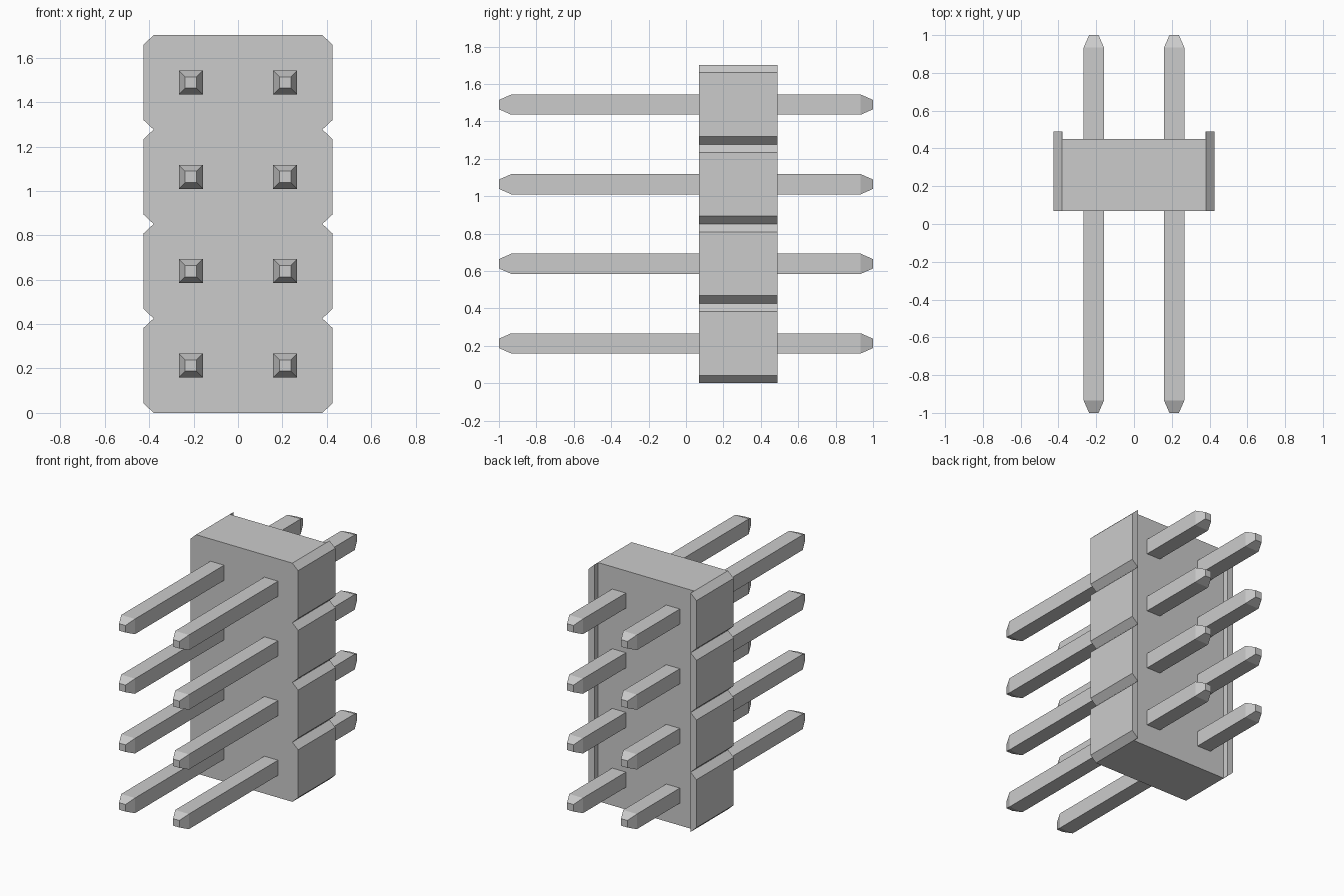
import bpy, bmesh

if "Cube" in bpy.data.objects:
    bpy.data.objects.remove(bpy.data.objects["Cube"])

ROWS, PITCH = 4, 0.4255
HALF_W, WAIST, CHAMFER = 0.425, 0.38, 0.042
FRONT, RECESS, BACK = 0.07, 0.45, 0.49
PIN_HALF, TIP_HALF, TIP_LEN = 0.054, 0.025, 0.066


def loft(name, rings):
    """Closed solid through a list of matching vertex rings."""
    bm = bmesh.new()
    loops = [[bm.verts.new(p) for p in ring] for ring in rings]
    n = len(rings[0])
    for a, b in zip(loops, loops[1:]):
        for i in range(n):
            j = (i + 1) % n
            bm.faces.new((a[i], a[j], b[j], b[i]))
    bm.faces.new(loops[0])
    bm.faces.new(loops[-1])
    bmesh.ops.recalc_face_normals(bm, faces=bm.faces)
    mesh = bpy.data.meshes.new(name)
    bm.to_mesh(mesh)
    bm.free()
    obj = bpy.data.objects.new(name, mesh)
    bpy.context.collection.objects.link(obj)
    return obj


def square(cx, cz, hx, hz, y):
    return [(cx + sx * hx, y, cz + sz * hz)
            for sx, sz in ((-1, -1), (1, -1), (1, 1), (-1, 1))]


# Housing: notched outline, one chamfered block per row
side = [(WAIST, 0)]
for r in range(ROWS):
    z0, z1 = r * PITCH, (r + 1) * PITCH
    side += [(HALF_W, z0 + CHAMFER), (HALF_W, z1 - CHAMFER), (WAIST, z1)]
outline = side + [(-x, z) for x, z in reversed(side)]
housing = loft("housing", [[(x, y, z) for x, z in outline] for y in (FRONT, BACK)])

# Recessed back, leaving a raised lip along each side
height = ROWS * PITCH
cutter = loft("recess_cutter", [square(0, height / 2, WAIST - 0.002, height, y)
                                for y in (RECESS, BACK + 0.1)])
cutter.hide_render = True
cutter.hide_set(True)
cut = housing.modifiers.new("recess", 'BOOLEAN')
cut.operation = 'DIFFERENCE'
cut.solver = 'EXACT'
cut.object = cutter

# Square pins with tapered ends
for r in range(ROWS):
    for label, x in (("left", -PITCH / 2), ("right", PITCH / 2)):
        z = (r + 0.5) * PITCH
        stations = ((-1, TIP_HALF), (-1 + TIP_LEN, PIN_HALF),
                    (1 - TIP_LEN, PIN_HALF), (1, TIP_HALF))
        loft(f"pin_{label}_{r + 1}", [square(x, z, h, h, y) for y, h in stations])
